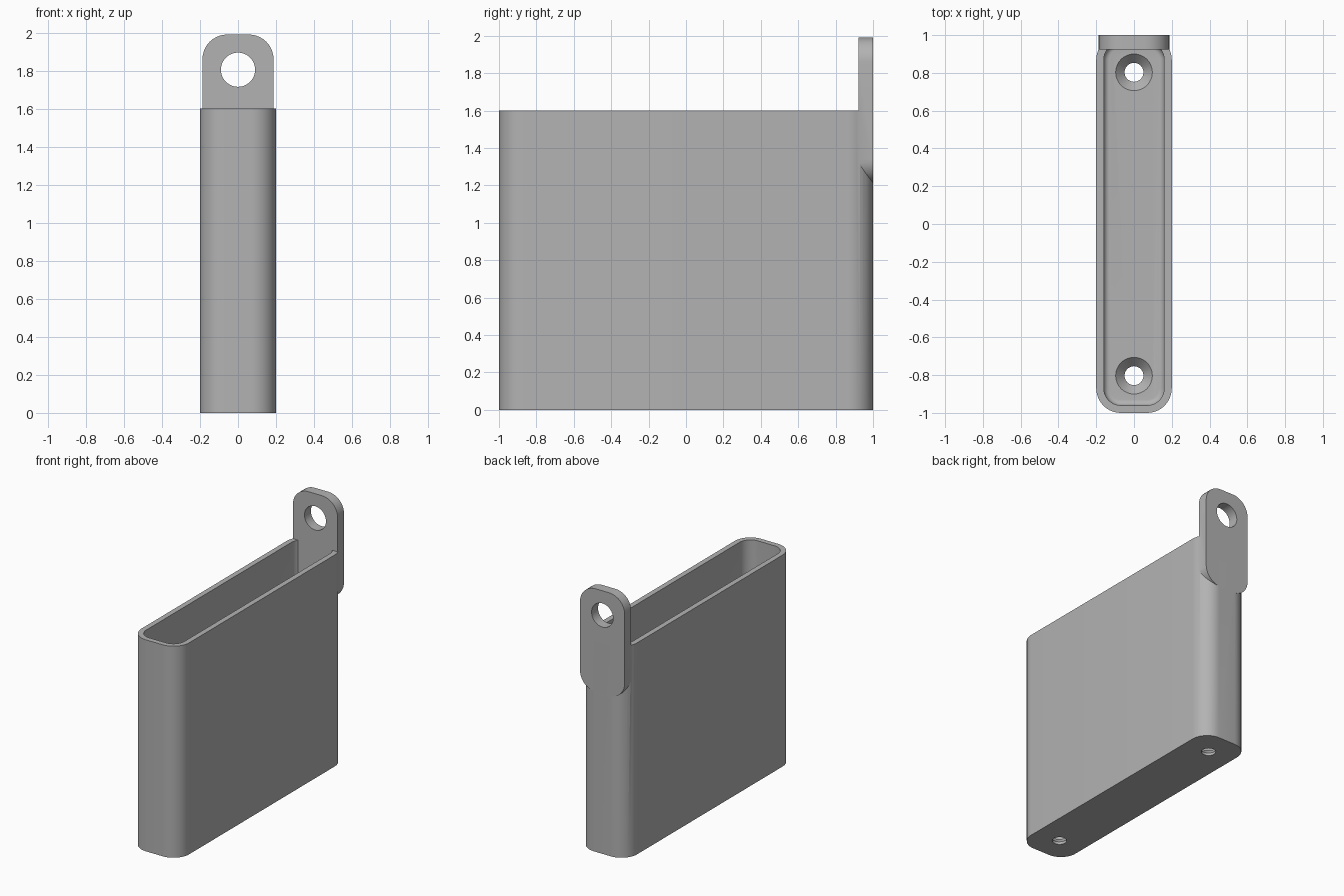
import bpy, bmesh
from math import sin, cos, pi, radians

cube = bpy.data.objects.get("Cube")
if cube:
    bpy.data.objects.remove(cube, do_unlink=True)

grey = bpy.data.materials.new("plain_grey")
grey.use_nodes = True
grey.diffuse_color = (0.45, 0.45, 0.45, 1)
grey.node_tree.nodes["Principled BSDF"].inputs["Base Color"].default_value = grey.diffuse_color


def rounded_rect(hx, hy, r, steps=10):
    """Outline points of a rounded rectangle, counter-clockwise."""
    pts = []
    for q, (sx, sy) in enumerate([(1, 1), (-1, 1), (-1, -1), (1, -1)]):
        for i in range(steps + 1):
            a = (q + i / steps) * pi / 2
            pts.append((sx * (hx - r) + r * cos(a), sy * (hy - r) + r * sin(a)))
    return pts


def circle(r, n=48):
    return [(r * cos(2 * pi * i / n), r * sin(2 * pi * i / n)) for i in range(n)]


def loft(name, sections, place=lambda x, y, z: (x, y, z)):
    """Skin a stack of (outline, height) sections and cap both ends."""
    bm = bmesh.new()
    rings = [[bm.verts.new(place(x, y, z)) for x, y in pts] for pts, z in sections]
    for a, b in zip(rings, rings[1:]):
        for i in range(len(a)):
            j = (i + 1) % len(a)
            bm.faces.new((a[i], a[j], b[j], b[i]))
    bm.faces.new(rings[0][::-1])
    bm.faces.new(rings[-1])
    bmesh.ops.recalc_face_normals(bm, faces=bm.faces)
    mesh = bpy.data.meshes.new(name)
    bm.to_mesh(mesh)
    bm.free()
    mesh.materials.append(grey)
    obj = bpy.data.objects.new(name, mesh)
    bpy.context.collection.objects.link(obj)
    return obj


def combine(target, other, operation):
    """Apply a boolean and discard the helper object."""
    bpy.context.view_layer.objects.active = target
    mod = target.modifiers.new("cut", "BOOLEAN")
    mod.operation, mod.object, mod.solver = operation, other, "EXACT"
    bpy.ops.object.modifier_apply(modifier=mod.name)
    bpy.data.objects.remove(other, do_unlink=True)


HX, HY, TOP, RADIUS = 0.2, 1.0, 1.6, 0.13
WALL, FLOOR, FILLET = 0.04, 0.07, 0.03


def inset(d):
    return rounded_rect(HX - d, HY - d, RADIUS - d)


# Open box: outside, rim, inside wall, then the filleted floor
sections = [(inset(0), 0), (inset(0), TOP), (inset(WALL), TOP)]
for i in range(7):
    a = i / 6 * pi / 2
    sections.append((inset(WALL + FILLET * (1 - cos(a))), FLOOR + FILLET * (1 - sin(a))))
holder = loft("holder", sections)

# Hanging tab, standing flush with the back face
TAB_BOTTOM, TAB_TOP = 1.21, 1.99
mid = (TAB_BOTTOM + TAB_TOP) / 2
outline = rounded_rect(0.187, (TAB_TOP - TAB_BOTTOM) / 2, RADIUS)
tab = loft("hanging_tab", [(outline, 0.923), (outline, HY)],
           lambda x, y, z: (x, z, y + mid))
combine(holder, tab, "UNION")

# Hanging hole
hole = loft("hanging_hole", [(circle(0.09), 0.8), (circle(0.09), 1.1)],
            lambda x, y, z: (x, z, y + 1.805))
combine(holder, hole, "DIFFERENCE")

# Countersunk screw holes in the floor
for side in (-1, 1):
    screw = loft("screw_hole",
                 [(circle(0.05), -0.1), (circle(0.05), FLOOR - 0.05),
                  (circle(0.097), FLOOR), (circle(0.097), FLOOR + 0.05)],
                 lambda x, y, z: (x, y + side * 0.803, z))
    combine(holder, screw, "DIFFERENCE")

# Smooth rounded walls, crisp edges
bpy.ops.object.select_all(action="DESELECT")
holder.select_set(True)
bpy.context.view_layer.objects.active = holder
bpy.ops.object.shade_smooth_by_angle(angle=radians(30))
